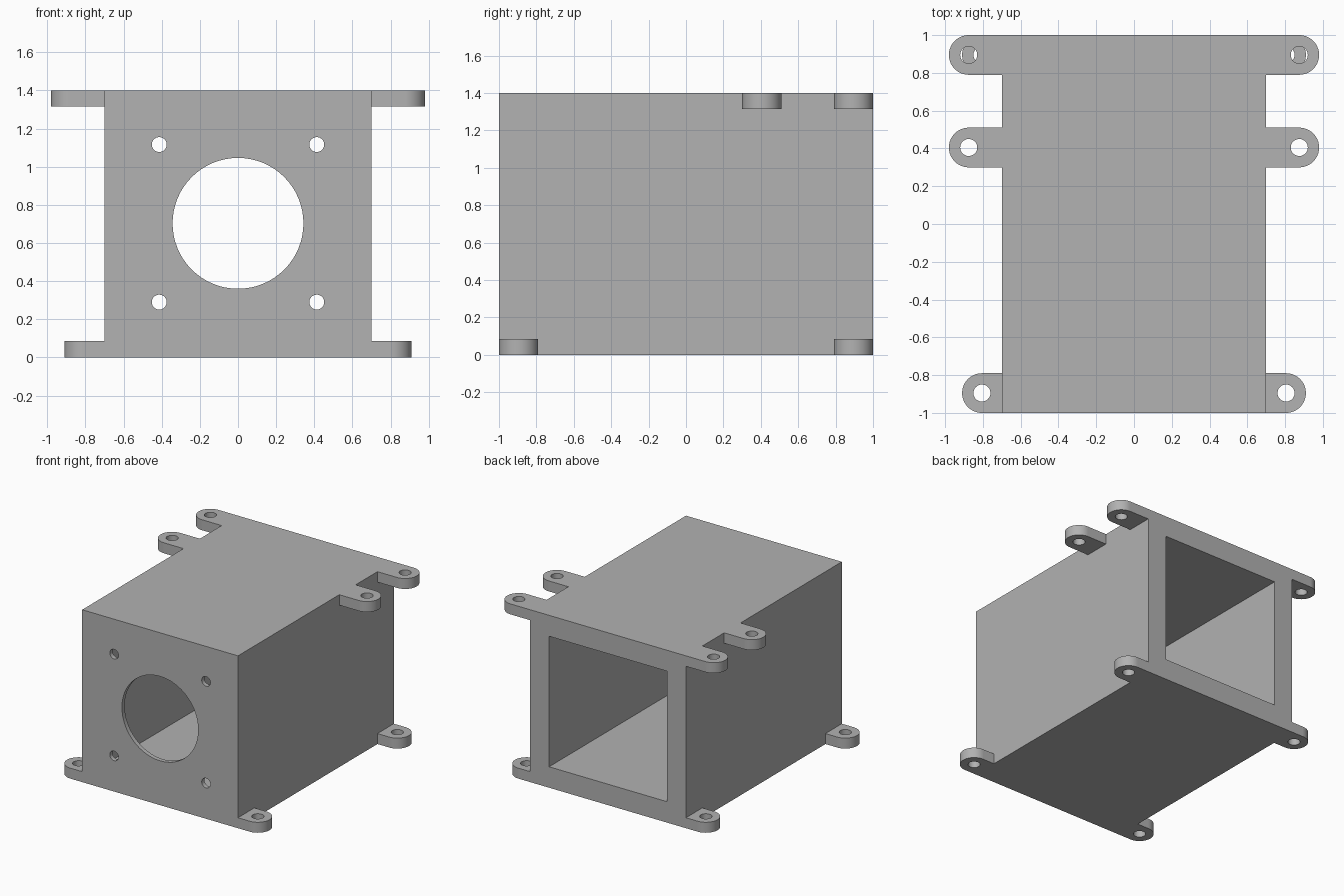
import bpy
import bmesh
from math import pi
from mathutils import Matrix, Vector

default = bpy.data.objects.get("Cube")
if default:
    bpy.data.objects.remove(default, do_unlink=True)

# Main dimensions
HALF_W, HEIGHT = 0.70, 1.40
MID_Z = HEIGHT / 2
CAVITY = 0.53          # half width of the square cavity
FRONT_WALL = 0.035
LUG_R, LUG_T, LUG_HOLE = 0.105, 0.085, 0.045

grey = bpy.data.materials.new("plain_grey")
grey.use_nodes = True
colour = (0.445, 0.445, 0.445, 1)
grey.diffuse_color = colour
grey.node_tree.nodes["Principled BSDF"].inputs["Base Color"].default_value = colour


def make_object(name, bm):
    bmesh.ops.recalc_face_normals(bm, faces=bm.faces)
    mesh = bpy.data.meshes.new(name)
    bm.to_mesh(mesh)
    bm.free()
    mesh.materials.append(grey)
    obj = bpy.data.objects.new(name, mesh)
    bpy.context.collection.objects.link(obj)
    return obj


def box(name, low, high):
    low, high = Vector(low), Vector(high)
    bm = bmesh.new()
    bmesh.ops.create_cube(bm, size=1, matrix=Matrix.Translation((low + high) / 2)
                          @ Matrix.Diagonal((high - low).to_4d()))
    return make_object(name, bm)


def cylinder(name, centre, radius, depth, along_y=False):
    turn = Matrix.Rotation(pi / 2 if along_y else 0, 4, 'X')
    bm = bmesh.new()
    bmesh.ops.create_cone(bm, cap_ends=True, segments=64, radius1=radius,
                          radius2=radius, depth=depth,
                          matrix=Matrix.Translation(centre) @ turn)
    return make_object(name, bm)


def combine(target, helper, operation):
    """Apply one boolean and discard the helper solid."""
    helper.hide_render = True
    mod = target.modifiers.new("combine", 'BOOLEAN')
    mod.operation, mod.solver, mod.object = operation, 'EXACT', helper
    bpy.context.view_layer.update()
    graph = bpy.context.evaluated_depsgraph_get()
    result = bpy.data.meshes.new_from_object(target.evaluated_get(graph))
    target.modifiers.clear()
    target.data = result
    bpy.data.objects.remove(helper, do_unlink=True)


# Housing block, hollowed from the back
housing = box("housing", (-HALF_W, -1, 0), (HALF_W, 1, HEIGHT))
combine(housing, box("cavity", (-CAVITY, -1 + FRONT_WALL, MID_Z - CAVITY),
                     (CAVITY, 1.2, MID_Z + CAVITY)), 'DIFFERENCE')

# Round front opening with four screw holes
combine(housing, cylinder("front_opening", (0, -1, MID_Z + 0.003), 0.343, 0.3, True),
        'DIFFERENCE')
for sx in (-1, 1):
    for sz in (-1, 1):
        combine(housing, cylinder("screw_hole", (sx * 0.413, -1, MID_Z + 0.003 + sz * 0.413),
                                  0.039, 0.3, True), 'DIFFERENCE')

# Rounded mounting lugs: hole x, hole y, underside z
END_Y = 1 - LUG_R
lugs = [(0.875, END_Y, HEIGHT - LUG_T), (0.875, 0.405, HEIGHT - LUG_T),
        (0.805, END_Y, 0), (0.805, -END_Y, 0)]
for x, y, z in lugs:
    for side in (-1, 1):
        centre = Vector((side * x, y, z + LUG_T / 2))
        lug = cylinder("lug", centre, LUG_R, LUG_T)
        ends = sorted((side * x, side * (HALF_W - 0.05)))
        combine(lug, box("lug_arm", (ends[0], y - LUG_R, z),
                         (ends[1], y + LUG_R, z + LUG_T)), 'UNION')
        combine(housing, lug, 'UNION')
        combine(housing, cylinder("lug_hole", centre, LUG_HOLE, LUG_T * 2), 'DIFFERENCE')

# Smooth the round walls, keep all edges crisp
bpy.ops.object.select_all(action='DESELECT')
housing.select_set(True)
bpy.context.view_layer.objects.active = housing
bpy.ops.object.shade_smooth_by_angle(angle=pi / 6)
